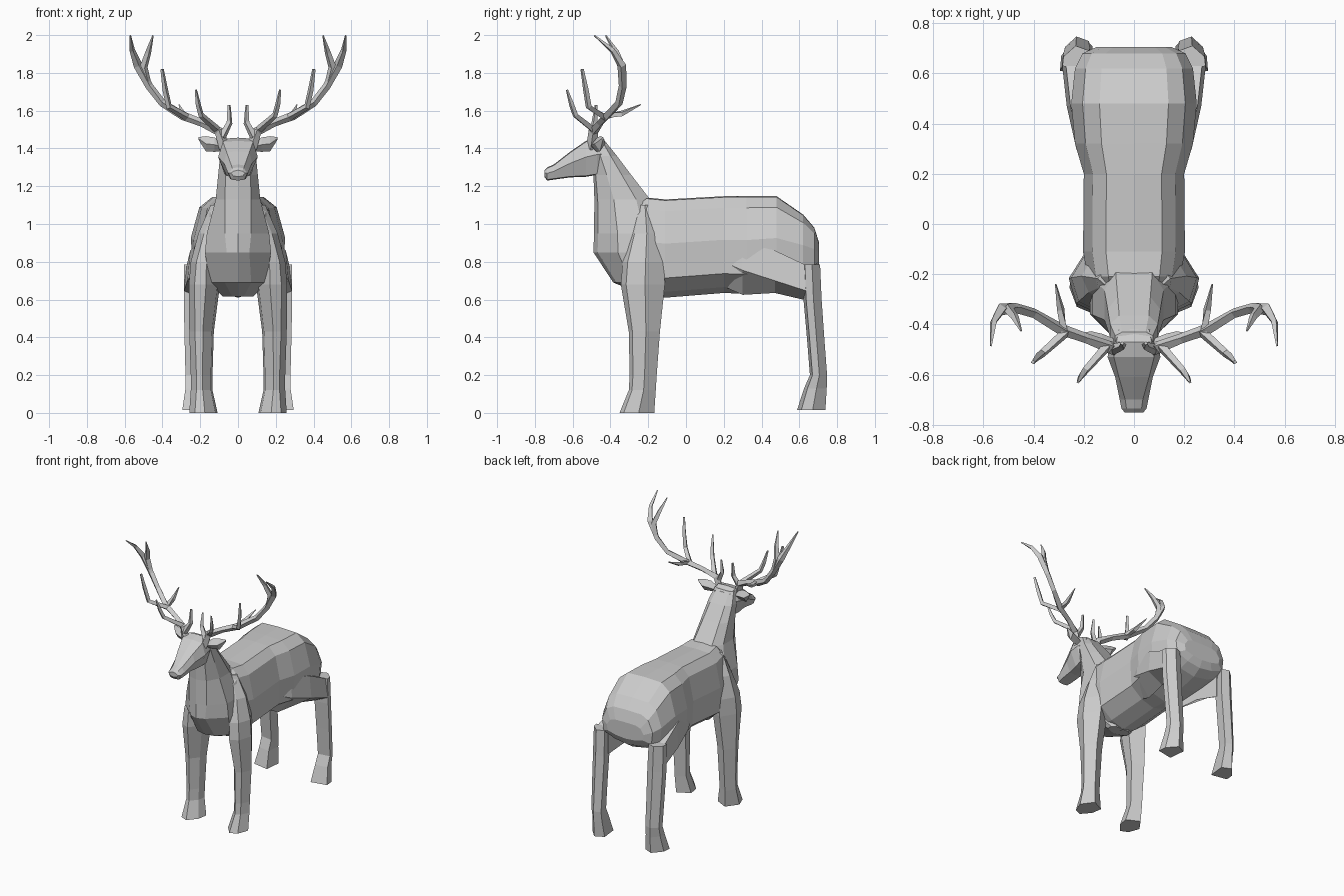
import bpy, bmesh
from mathutils import Vector


def add_loft(bm, rings):
    """Skin a list of equal-length point rings and cap both ends."""
    vs = [[bm.verts.new(p) for p in r] for r in rings]
    n = len(vs[0])
    for a, b in zip(vs, vs[1:]):
        for i in range(n):
            bm.faces.new((a[i], a[(i + 1) % n], b[(i + 1) % n], b[i]))
    bm.faces.new(vs[0])
    bm.faces.new(vs[-1])


def make(name, lofts, mirror=False):
    bm = bmesh.new()
    for rings in lofts:
        add_loft(bm, rings)
    bmesh.ops.recalc_face_normals(bm, faces=bm.faces)
    me = bpy.data.meshes.new(name)
    bm.to_mesh(me)
    bm.free()
    ob = bpy.data.objects.new(name, me)
    bpy.context.collection.objects.link(ob)
    if mirror:
        mod = ob.modifiers.new("Mirror", 'MIRROR')
        mod.use_mirror_merge = False
    return ob


def sym(half):
    """Close a half ring (right side points) by mirroring it over x."""
    return half + [(-x, y, z) for x, y, z in reversed(half) if x > 1e-5]


def tube(points, radii):
    """Four-sided tapered branch along a path."""
    pts = [Vector(p) for p in points]
    rings = []
    for i, p in enumerate(pts):
        t = (pts[min(i + 1, len(pts) - 1)] - pts[max(i - 1, 0)]).normalized()
        u = t.cross(Vector((0.25, 1, 0.1))).normalized()
        v = t.cross(u)
        rings.append([p + d * radii[i] for d in (u, v, -u, -v)])
    return rings


# Torso: y, top z, bottom z, half width
torso = []
for y, zt, zb, w in [(-0.33, 1.04, 0.68, 0.15), (-0.21, 1.14, 0.62, 0.185),
                     (-0.11, 1.13, 0.61, 0.203), (0.2, 1.147, 0.635, 0.2),
                     (0.32, 1.148, 0.63, 0.235), (0.48, 1.147, 0.655, 0.25),
                     (0.62, 1.05, 0.69, 0.235), (0.68, 0.98, 0.73, 0.205),
                     (0.705, 0.90, 0.78, 0.15)]:
    h = zt - zb
    torso.append(sym([(0, y, zt), (0.55 * w, y, zt - 0.01 * h),
                      (0.82 * w, y, zt - 0.12 * h), (w, y, zt - 0.45 * h),
                      (0.95 * w, y, zb + 0.2 * h), (0.5 * w, y, zb + 0.06 * h),
                      (0, y, zb)]))
make("torso", [torso])

# Neck and chest: z, front y, back y, half width at front, half width at back
neck = []
for z, yf, yb, wf, w in [(0.615, -0.2, -0.12, 0.03, 0.08), (0.69, -0.385, -0.12, 0.07, 0.15),
                         (0.85, -0.49, -0.12, 0.06, 0.175), (0.95, -0.487, -0.13, 0.07, 0.165),
                         (1.13, -0.485, -0.19, 0.07, 0.118), (1.26, -0.49, -0.29, 0.065, 0.105),
                         (1.36, -0.5, -0.365, 0.06, 0.095), (1.44, -0.49, -0.43, 0.05, 0.075)]:
    d = yb - yf
    neck.append(sym([(0, yf, z), (wf, yf + 0.06 * d, z), (w, yf + 0.35 * d, z),
                     (w, yf + 0.75 * d, z), (0.62 * w, yb, z), (0, yb, z)]))
make("neck_and_chest", [neck])

# Head: y, bottom z, top z, half widths at top, middle and jaw
head = []
for y, zb, zt, a, b, c in [(-0.42, 1.30, 1.43, 0.06, 0.085, 0.06),
                           (-0.47, 1.26, 1.457, 0.07, 0.1, 0.07),
                           (-0.53, 1.25, 1.44, 0.08, 0.105, 0.06),
                           (-0.61, 1.247, 1.385, 0.06, 0.075, 0.045),
                           (-0.70, 1.235, 1.315, 0.035, 0.057, 0.042),
                           (-0.735, 1.23, 1.30, 0.03, 0.05, 0.035),
                           (-0.75, 1.25, 1.285, 0.022, 0.038, 0.025)]:
    zm = zb + 0.55 * (zt - zb)
    head.append(sym([(0, y, zt), (a, y, zt - 0.005), (b, y, zm),
                     (c, y, zb + 0.005), (0, y, zb)]))
make("head", [head])

# Ears: leaf-shaped cups
ear = [[(x, y, z + h), (x, y - d, z), (x, y, z - h), (x, y + d, z)]
       for x, y, z, h, d in [(0.07, -0.48, 1.405, 0.018, 0.02),
                             (0.125, -0.47, 1.42, 0.038, 0.032),
                             (0.17, -0.455, 1.425, 0.04, 0.028),
                             (0.208, -0.44, 1.452, 0.008, 0.006)]]
make("ears", [ear], True)

# Front legs: z, front y, back y, inner x, outer x
legs = []
for z, yf, yb, xi, xo in [(1.10, -0.25, -0.19, 0.09, 0.145), (0.95, -0.29, -0.14, 0.1, 0.21),
                          (0.80, -0.335, -0.115, 0.1, 0.25), (0.68, -0.345, -0.112, 0.095, 0.26),
                          (0.43, -0.303, -0.138, 0.128, 0.258), (0.20, -0.298, -0.155, 0.135, 0.25),
                          (0.12, -0.303, -0.16, 0.135, 0.25), (0.0, -0.352, -0.168, 0.108, 0.258)]:
    d, w = yb - yf, xo - xi
    legs.append([(xi + 0.45 * w, yf, z), (xo - 0.03, yf + 0.12 * d, z),
                 (xo, yf + 0.55 * d, z), (xi + 0.6 * w, yb, z),
                 (xi, yf + 0.75 * d, z), (xi + 0.08 * w, yf + 0.35 * d, z)])
make("front_legs", [legs], True)

# Thighs: y, inner x, outer x, inner bottom z, outer bottom z, top z
thigh = [[(xi, y, zi), (xo, y, zo), (xo - 0.015, y, zt), (xi, y, zt)]
         for y, xi, xo, zi, zo, zt in [(0.22, 0.10, 0.195, 0.66, 0.79, 0.86),
                                       (0.30, 0.12, 0.23, 0.625, 0.755, 0.9),
                                       (0.47, 0.15, 0.268, 0.635, 0.70, 0.86),
                                       (0.64, 0.18, 0.287, 0.595, 0.645, 0.78)]]
make("thighs", [thigh], True)

# Hind legs, splayed: z, front y, back y, inner x, outer x
hind = []
for z, yf, yb, xi, xo in [(0.785, 0.615, 0.71, 0.18, 0.285), (0.60, 0.622, 0.718, 0.175, 0.287),
                          (0.40, 0.64, 0.732, 0.178, 0.283), (0.20, 0.656, 0.747, 0.18, 0.278),
                          (0.13, 0.625, 0.745, 0.178, 0.278), (0.015, 0.588, 0.738, 0.165, 0.295)]:
    d, w = yb - yf, xo - xi
    hind.append([(xi + 0.1 * w, yf, z), (xo, yf + 0.15 * d, z), (xo - 0.04 * w, yf + 0.55 * d, z),
                 (xi + 0.5 * w, yb, z), (xi, yf + 0.8 * d, z)])
make("hind_legs", [hind], True)

# Antlers: main beam, then tines
antler = [
    tube([(0.07, -0.50, 1.40), (0.10, -0.49, 1.49), (0.19, -0.455, 1.535), (0.29, -0.42, 1.572),
          (0.40, -0.355, 1.64), (0.47, -0.335, 1.73), (0.53, -0.34, 1.84), (0.56, -0.39, 1.92),
          (0.57, -0.485, 1.998)],
         [0.03, 0.026, 0.02, 0.023, 0.02, 0.021, 0.024, 0.015, 0.004]),
    tube([(0.48, -0.335, 1.75), (0.50, -0.34, 1.83), (0.475, -0.37, 1.91), (0.45, -0.425, 1.998)],
         [0.02, 0.022, 0.016, 0.004]),
    tube([(0.27, -0.43, 1.565), (0.365, -0.515, 1.62), (0.385, -0.53, 1.71), (0.402, -0.55, 1.82)],
         [0.02, 0.017, 0.015, 0.009]),
    tube([(0.28, -0.43, 1.57), (0.292, -0.34, 1.585), (0.312, -0.24, 1.632)],
         [0.02, 0.016, 0.003]),
    tube([(0.11, -0.49, 1.50), (0.195, -0.585, 1.575), (0.21, -0.605, 1.63), (0.223, -0.63, 1.71)],
         [0.02, 0.016, 0.014, 0.006]),
    tube([(0.085, -0.50, 1.46), (0.045, -0.485, 1.535), (0.047, -0.475, 1.63)],
         [0.022, 0.016, 0.008]),
]
make("antlers", antler, True)
